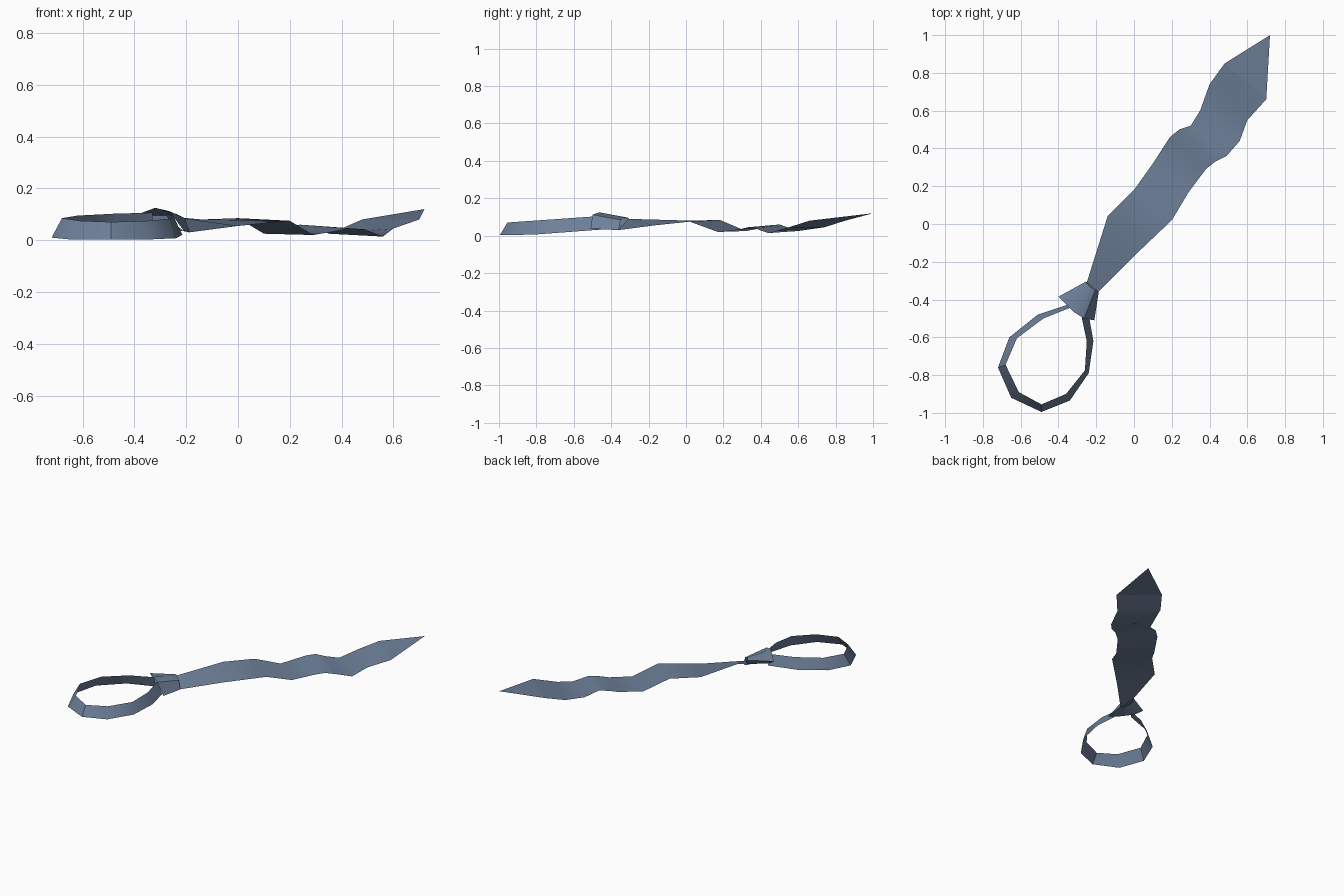
import bpy

if "Cube" in bpy.data.objects:
    bpy.data.objects.remove(bpy.data.objects["Cube"])

fabric = bpy.data.materials.new("slate blue fabric")
fabric.diffuse_color = (0.155, 0.215, 0.32, 1)
fabric.use_nodes = True
fabric.node_tree.nodes["Principled BSDF"].inputs["Base Color"].default_value = fabric.diffuse_color


def loft(name, rows, wrap_rows=False, wrap_cols=False, caps=()):
    """Skin equal-length rows of points with quads."""
    n, m = len(rows), len(rows[0])
    verts = [p for row in rows for p in row]
    faces = []
    for i in range(n if wrap_rows else n - 1):
        for j in range(m if wrap_cols else m - 1):
            k, l = (i + 1) % n, (j + 1) % m
            faces.append((i * m + j, i * m + l, k * m + l, k * m + j))
    faces += list(caps)
    mesh = bpy.data.meshes.new(name)
    mesh.from_pydata(verts, [], faces)
    mesh.materials.append(fabric)
    mesh.shade_smooth()
    obj = bpy.data.objects.new(name, mesh)
    bpy.context.collection.objects.link(obj)
    return obj


# wavy blade: left and right edges, ending in a point
left = [(-.25, -.31, .09), (-.14, .04, .08), (0, .18, .085), (.10, .32, .025),
        (.19, .46, .05), (.24, .50, .06), (.30, .52, .053), (.35, .60, .025),
        (.40, .74, .045), (.48, .85, .08)]
right = [(-.19, -.36, .03), (0, -.17, .055), (.20, .02, .075), (.29, .17, .02),
         (.38, .29, .035), (.43, .33, .045), (.49, .36, .042), (.56, .44, .014),
         (.60, .55, .045), (.70, .66, .08)]
rows = [(r, l) for l, r in zip(left, right)]
blade = loft("tie_blade", [(b, a) for a, b in rows])
# pointed tip
tip = loft("tie_tip", [(left[-1], right[-1])],
           caps=())
tip.data.clear_geometry()
tip.data.from_pydata([left[-1], right[-1], (.72, 1.0, .12)], [], [(0, 1, 2)])

# neck band: wide bottom edge and narrower, tilted top edge
outer = [(-.33, -.42), (-.51, -.48), (-.66, -.60), (-.72, -.76), (-.65, -.92),
         (-.49, -.995), (-.34, -.935), (-.24, -.79), (-.215, -.62), (-.24, -.48)]
inner = [(-.33, -.44), (-.48, -.50), (-.62, -.605), (-.68, -.745), (-.61, -.89),
         (-.49, -.955), (-.36, -.90), (-.26, -.775), (-.25, -.62), (-.28, -.48)]
band_rows = [((a, b, .003 + max(0, b + .85) * .075), (c, d, .07 + (d + .96) * .07))
             for (a, b), (c, d) in zip(outer, inner)]
loft("neck_band", band_rows)

# knot: flared tube tapering into the blade
wide = [(-.40, -.385, .095), (-.32, -.465, .125), (-.265, -.50, .112),
        (-.21, -.51, .037), (-.27, -.45, .035), (-.35, -.41, .06)]
narrow = [(-.255, -.305, .095), (-.235, -.33, .10), (-.205, -.35, .085),
          (-.187, -.36, .03), (-.21, -.34, .035), (-.24, -.315, .06)]
loft("knot", [wide, narrow], wrap_cols=True)

# consistent sharp folds
for o in bpy.context.collection.objects:
    o.select_set(True)
bpy.context.view_layer.objects.active = blade
bpy.ops.object.shade_smooth_by_angle(angle=0.7)
